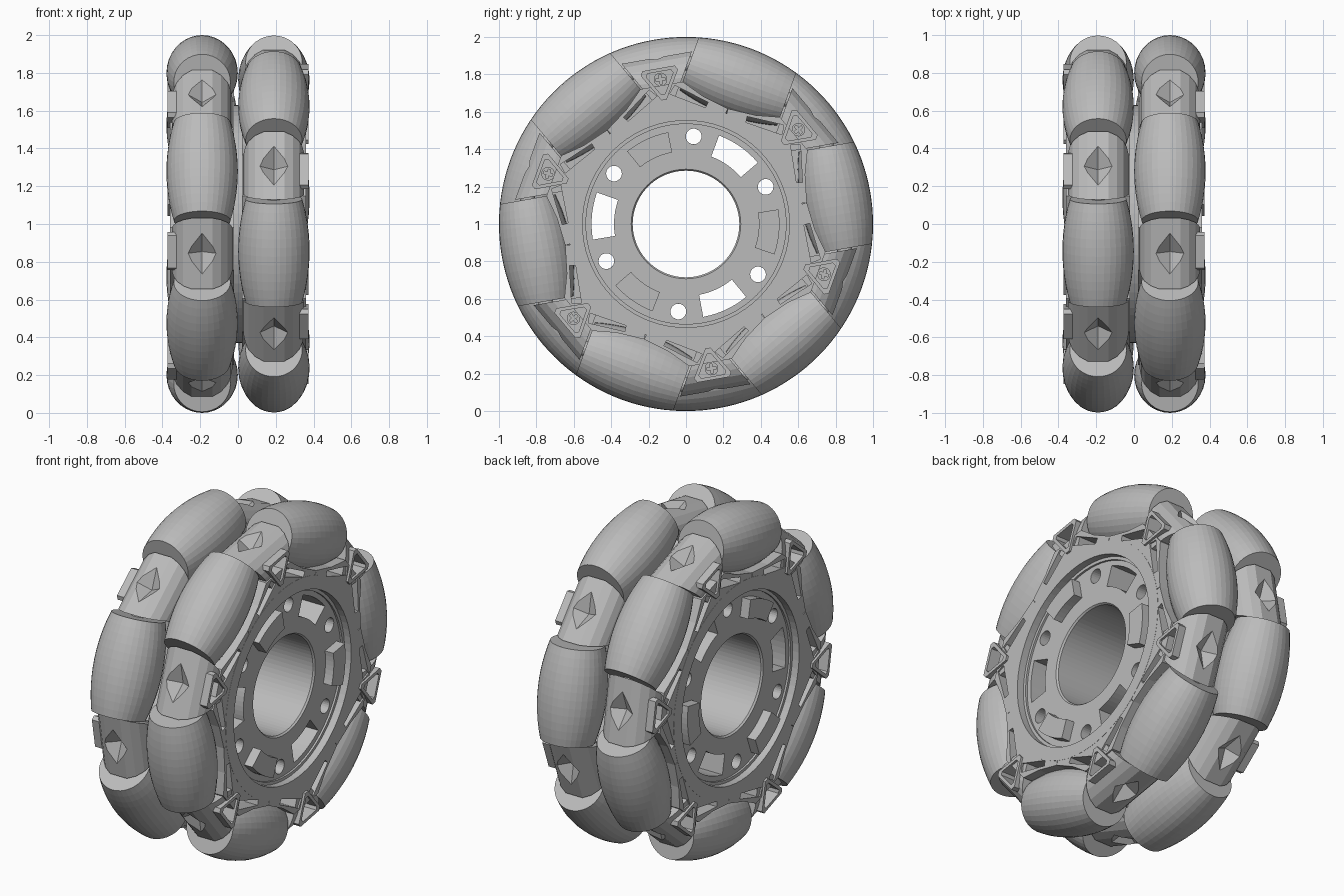
import bpy, bmesh
from math import sin, cos, pi, radians, sqrt
from mathutils import Matrix, Vector

cube = bpy.data.objects.get("Cube")
if cube:
    bpy.data.objects.remove(cube)

grey = bpy.data.materials.new("plain_grey")
grey.use_nodes = True
grey.diffuse_color = (0.5, 0.5, 0.5, 1)
grey.node_tree.nodes["Principled BSDF"].inputs["Base Color"].default_value = (0.5, 0.5, 0.5, 1)

ROW = 0.19      # sideways centre of a roller row
AXLE = 0.811    # distance of roller axles from the wheel centre
HALF = 0.277    # half length of a roller
RIM = 0.36      # sideways position of the rim face
DISC = 0.305    # sideways position of the recessed face
FIRST_ROLLER, FIRST_BRACKET = 10, 40
FLIP = radians(55)


def finish(name, bm):
    bmesh.ops.recalc_face_normals(bm, faces=bm.faces)
    mesh = bpy.data.meshes.new(name)
    bm.to_mesh(mesh)
    bm.free()
    mesh.materials.append(grey)
    obj = bpy.data.objects.new(name, mesh)
    bpy.context.collection.objects.link(obj)
    return obj


def extrude(bm, points, offset):
    face = bm.faces.new([bm.verts.new(p) for p in points])
    ext = bmesh.ops.extrude_face_region(bm, geom=[face])
    bmesh.ops.translate(bm, vec=offset, verts=[g for g in ext["geom"]
                                               if isinstance(g, bmesh.types.BMVert)])


def prism(name, pts, x0, x1):
    """Extrude a (tangent, radial) outline sideways along x."""
    bm = bmesh.new()
    extrude(bm, [(x0, t, u) for t, u in pts], (x1 - x0, 0, 0))
    return finish(name, bm)


def revolve(name, profile, steps, closed=False):
    """Spin (axial, radius) points round the x axis."""
    bm = bmesh.new()
    rings = [[bm.verts.new((x, r * cos(2 * pi * i / steps), r * sin(2 * pi * i / steps)))
              for i in range(steps)] for x, r in profile]
    pairs = list(zip(rings, rings[1:]))
    if closed:
        pairs.append((rings[-1], rings[0]))
    for a, b in pairs:
        for i in range(steps):
            j = (i + 1) % steps
            bm.faces.new((a[i], a[j], b[j], b[i]))
    if not closed:
        bm.faces.new(rings[0])
        bm.faces.new(rings[-1])
    return finish(name, bm)


def cut(obj, cutters):
    for c in cutters:
        mod = obj.modifiers.new("cut", "BOOLEAN")
        mod.operation, mod.solver, mod.object = "DIFFERENCE", "EXACT", c
        bpy.context.view_layer.update()
        done = bpy.data.meshes.new_from_object(
            obj.evaluated_get(bpy.context.evaluated_depsgraph_get()))
        obj.modifiers.clear()
        obj.data = done
        bpy.data.objects.remove(c)


def sector(r0, r1, mid, half):
    """Outline of a curved slot, in (y, z)."""
    arc = [radians(mid + half * k / 7) for k in range(-7, 8, 2)]
    return ([(r1 * cos(a), r1 * sin(a)) for a in arc]
            + [(r0 * cos(a), r0 * sin(a)) for a in reversed(arc)])


def circle(r, cy, cz, n=24):
    return [(cy + r * cos(2 * pi * i / n), cz + r * sin(2 * pi * i / n)) for i in range(n)]


def mirrored(pts):
    """Close a right-hand outline with its mirror image."""
    return pts + [(-t, u) for t, u in reversed(pts)]


def triangle(inset):
    """Blunt-cornered triangle, point towards the hub."""
    corners = [Vector((0, 0.65)), Vector((0.115, 0.845)), Vector((-0.115, 0.845))]
    mid = sum(corners, Vector((0, 0))) / 3
    corners = [mid + (c - mid) * (1 - inset) for c in corners]
    pts = []
    for i, c in enumerate(corners):
        pts += [c.lerp(corners[i - 1], 0.12), c.lerp(corners[(i + 1) % 3], 0.12)]
    return [tuple(p) for p in pts]


# Hub: rim, recessed face and bore
hub = revolve("hub", [(0, 0.285), (DISC - 0.01, 0.285), (DISC, 0.293), (DISC, 0.535),
                      (DISC + 0.012, 0.535), (DISC + 0.012, 0.553), (RIM, 0.553),
                      (RIM, 0.63), (0, 0.63)], 72, closed=True)
holes = []
for k in range(6):
    a = radians(25 + 60 * k)
    holes.append(prism("hole_cutter", circle(0.042, 0.47 * cos(a), 0.47 * sin(a)), -0.1, 0.4))
    if k % 2 == 0:
        holes.append(prism("slot_cutter", sector(0.385, 0.505, 55 + 60 * k, 14.5), -0.1, 0.4))
cut(hub, holes)
parts = [hub]

# Raised tabs between the open slots
for k in range(3):
    parts.append(prism("hub_tab", sector(0.39, 0.5, 120 * k - 5, 14), DISC - 0.01, RIM))

# Roller: barrel following the wheel's outline, with flat ends
stations = [HALF * k / 6 for k in range(-6, 7)]
to_tangent = Matrix.Translation((ROW, 0, AXLE)) @ Matrix.Rotation(pi / 2, 4, "Z")
roller = revolve("roller", [(s, sqrt(1 - s * s) - AXLE) for s in stations], 36)
roller.data.transform(to_tangent)
axle = revolve("roller_axle", [(-0.3, 0.04), (0.3, 0.04)], 16)
axle.data.transform(to_tangent)

# Bracket body: rounded block trimmed to a wedge between neighbouring rollers
bm = bmesh.new()
outline = mirrored([(0.16, 0.6), (0.16, 0.775), (0.152, 0.81), (0.135, 0.845),
                    (0.1, 0.88), (0.055, 0.903)])
extrude(bm, [(ROW + x, -0.4, u) for x, u in outline], (0, 0.8, 0))
for side in (-1, 1):
    normal = Vector((0, side * cos(pi / 6), -0.5))
    res = bmesh.ops.bisect_plane(bm, geom=bm.verts[:] + bm.edges[:] + bm.faces[:],
                                 plane_co=-normal * (HALF + 0.009),
                                 plane_no=normal, clear_outer=True)
    bmesh.ops.holes_fill(bm, edges=[g for g in res["geom_cut"]
                                    if isinstance(g, bmesh.types.BMEdge)])
body = finish("bracket_body", bm)

# Diamond dimple in the tread side of the bracket
bm = bmesh.new()
bmesh.ops.create_cone(bm, segments=4, radius1=0, radius2=0.2, depth=0.16, cap_ends=True)
bmesh.ops.transform(bm, verts=bm.verts,
                    matrix=Matrix.Translation((ROW, 0, 0.92)) @ Matrix.Diagonal((1.1, 1.4, 1, 1)))
bmesh.ops.remove_doubles(bm, verts=bm.verts, dist=0.001)
dimple = finish("dimple_cutter", bm)
cut(body, [dimple, prism("pocket_cutter", triangle(0.28), 0.27, 0.5)])

# Triangular screw boss on the outer side
boss = prism("bracket_boss", triangle(0), 0.22, 0.372)
cut(boss, [prism("pocket_cutter", triangle(0.28), 0.27, 0.5)])

# Screw with a cross-shaped recess
screw = prism("screw", circle(0.036, 0, 0.785, 20), 0.26, 0.3)
w, l = 0.007, 0.025
cross = [(-w, -l), (w, -l), (w, -w), (l, -w), (l, w), (w, w),
         (w, l), (-w, l), (-w, w), (-l, w), (-l, -w), (-w, -w)]
cut(screw, [prism("cross_cutter", [(t, u + 0.785) for t, u in cross], 0.288, 0.35)])

# Neck: plate hugging the rollers from rim to bracket, with an open channel along each flank
neck = prism("bracket_neck", mirrored([(0.06, 0.562), (0.15, 0.55), (0.3, 0.53), (0.328, 0.568),
                                       (0.207, 0.658), (0.115, 0.752)]), 0.02, RIM - 0.001)
cut(neck, [prism("channel_cutter", [(s * t, u) for t, u in
                                    [(0.21, 0.595), (0.23, 0.62), (0.07, 0.74),
                                     (0.035, 0.7)]], 0.18, 0.4) for s in (-1, 1)])


# Repeat rollers and brackets six times round the wheel
def ring(obj, first):
    for k in range(6):
        dup = obj.copy()
        dup.data = obj.data.copy()
        dup.data.transform(Matrix.Rotation(radians(first + 60 * k - 90), 4, "X"))
        bpy.context.collection.objects.link(dup)
        parts.append(dup)
    bpy.data.objects.remove(obj)


for obj in (roller, axle):
    ring(obj, FIRST_ROLLER)
for obj in (body, boss, screw, neck):
    ring(obj, FIRST_BRACKET)

# The second half is the first turned over, so its rollers fill the gaps
turn = Matrix.Rotation(pi, 4, Vector((0, cos(FLIP), sin(FLIP))))
lift = Matrix.Translation((0, 0, 1))
for obj in parts:
    twin = obj.copy()
    twin.data = obj.data.copy()
    twin.data.transform(lift @ turn)
    bpy.context.collection.objects.link(twin)
    obj.data.transform(lift)
